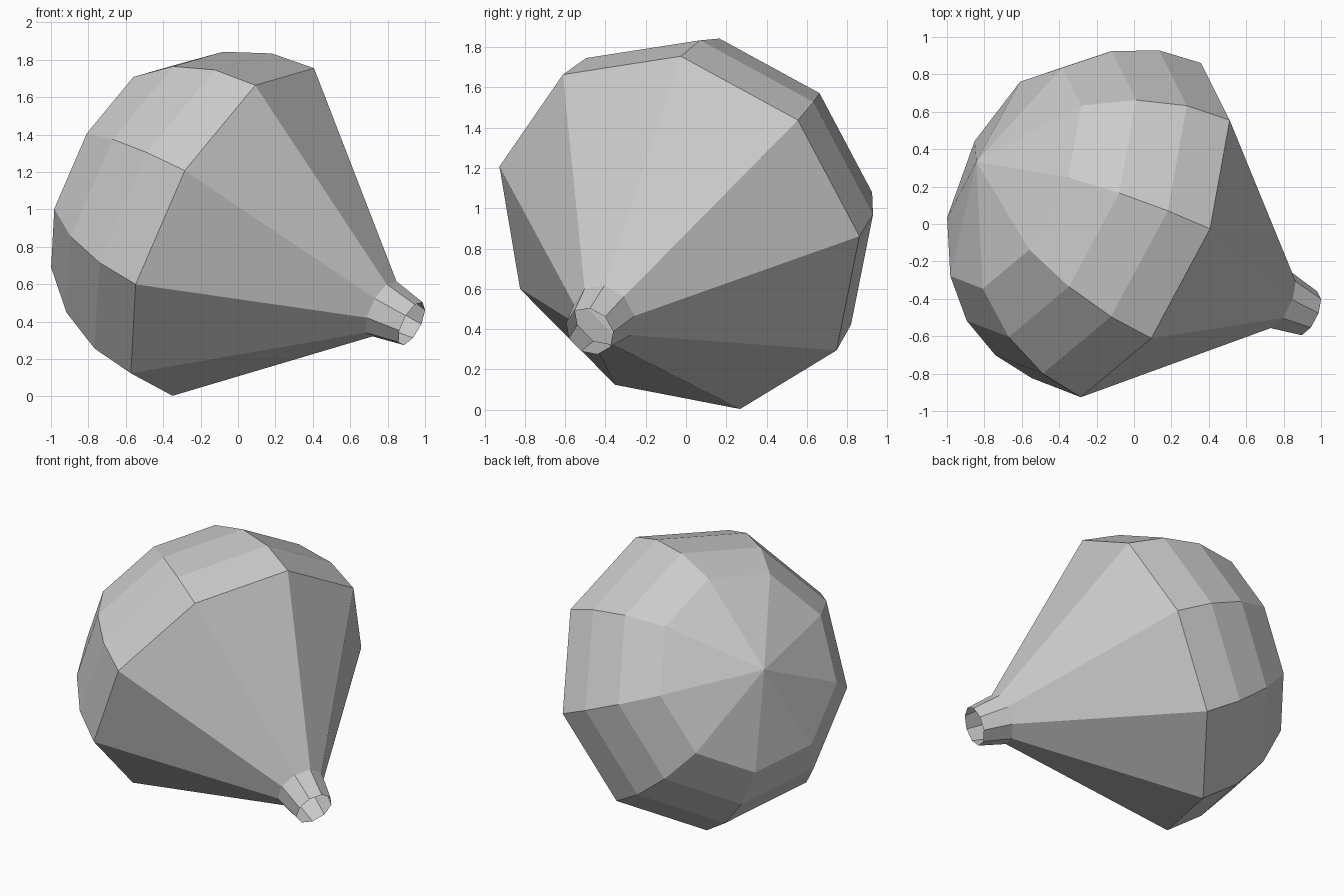
import bpy, bmesh
from math import cos, sin, radians
from mathutils import Vector

if "Cube" in bpy.data.objects:
    bpy.data.objects.remove(bpy.data.objects["Cube"])

SIDES = 9
CENTRE = Vector((-0.041, -0.034, 0.883))
AXIS = Vector((0.825, -0.378, -0.42)).normalized()      # points to the neck
UP = (Vector((0, 0, 1)) - AXIS * AXIS.z).normalized()
SIDE = AXIS.cross(UP)
PHASE = -11.4

# Profile along the axis: (distance, radius), open neck to rear of the dome
PROFILE = [(1.175, 0.128), (0.985, 0.165), (0.0, 0.98),
           (-0.256, 0.948), (-0.51, 0.838), (-0.735, 0.648)]
APEX = -0.972


def ring(bm, dist, radius):
    verts = []
    for k in range(SIDES):
        a = radians(PHASE + 360 * k / SIDES)
        offset = (UP * cos(a) + SIDE * sin(a)) * radius
        verts.append(bm.verts.new(CENTRE + AXIS * dist + offset))
    return verts


bm = bmesh.new()
rings = [ring(bm, d, r) for d, r in PROFILE]

# Neck, cone and dome bands
for a, b in zip(rings, rings[1:]):
    for k in range(SIDES):
        n = (k + 1) % SIDES
        bm.faces.new((a[k], b[k], b[n], a[n]))

# Dome tip fan
tip = bm.verts.new(CENTRE + AXIS * APEX)
for k in range(SIDES):
    bm.faces.new((rings[-1][k], tip, rings[-1][(k + 1) % SIDES]))

# Make the open shell face outwards
bm.normal_update()
bm.faces.ensure_lookup_table()
f = bm.faces[SIDES * 2]
if f.normal.dot(f.calc_center_median() - CENTRE) < 0:
    bmesh.ops.reverse_faces(bm, faces=bm.faces[:])

mesh = bpy.data.meshes.new("bulb_shell")
bm.to_mesh(mesh)
bm.free()
obj = bpy.data.objects.new("bulb_shell", mesh)
bpy.context.collection.objects.link(obj)
